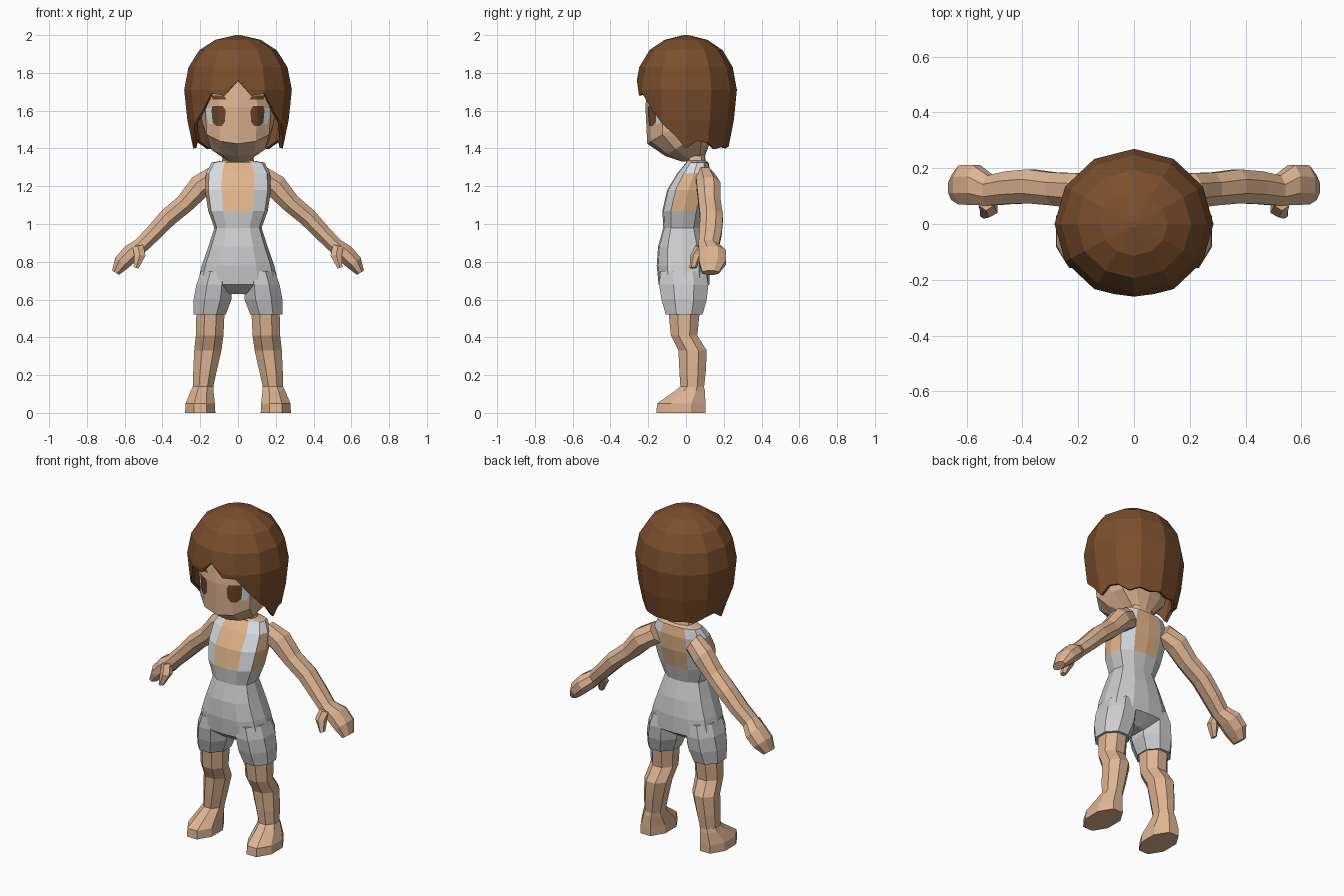
import bpy, bmesh, math
from mathutils import Vector
from mathutils.bvhtree import BVHTree

cube = bpy.data.objects.get("Cube")
if cube:
    bpy.data.objects.remove(cube, do_unlink=True)


def material(name, r, g, b):
    m = bpy.data.materials.new(name)
    m.use_nodes = True
    col = (r, g, b, 1)
    m.diffuse_color = col
    m.node_tree.nodes["Principled BSDF"].inputs["Base Color"].default_value = col
    return m


SKIN = material("skin", 0.73, 0.46, 0.29)
WARM = material("warm skin", 0.76, 0.46, 0.26)
GREY = material("overall grey", 0.60, 0.60, 0.61)
PALE = material("strap pale grey", 0.68, 0.73, 0.77)
HAIR = material("hair brown", 0.20, 0.078, 0.027)
EYE = material("eye brown", 0.15, 0.06, 0.025)


def finish(name, bm, mats, mirror=False):
    """Turn a bmesh into a flat shaded object, mirrored across x if asked."""
    bmesh.ops.remove_doubles(bm, verts=bm.verts, dist=0.0005)
    bmesh.ops.recalc_face_normals(bm, faces=bm.faces)
    me = bpy.data.meshes.new(name)
    bm.to_mesh(me)
    bm.free()
    for m in mats:
        me.materials.append(m)
    ob = bpy.data.objects.new(name, me)
    bpy.context.collection.objects.link(ob)
    if mirror:
        ob.modifiers.new("Mirror", "MIRROR").use_mirror_merge = False
    return ob


def loft(rings, closed=True, caps=True, rule=None):
    """Skin a list of point rings; rule(band, column) gives the material."""
    bm = bmesh.new()
    vs = [[bm.verts.new(p) for p in ring] for ring in rings]
    n = len(rings[0])
    for i in range(len(vs) - 1):
        for k in range(n if closed else n - 1):
            j = (k + 1) % n
            f = bm.faces.new((vs[i][k], vs[i][j], vs[i + 1][j], vs[i + 1][k]))
            if rule:
                f.material_index = rule(i, k)
    if caps:
        bm.faces.new(vs[0])
        bm.faces.new(vs[-1])
    return bm


def body_ring(z, w, yf, yb, rise=0.0, xs=(0, 0.5, 0.9, 1, 0.9, 0.5, 0),
              ts=(0, 0.03, 0.2, 0.5, 0.8, 0.97, 1)):
    """Symmetric twelve point outline; rise lifts it away from the front."""
    half = [(w * x, yf + (yb - yf) * t, z + rise * min(1, 2 * t)) for x, t in zip(xs, ts)]
    return half + [(-x, y, h) for x, y, h in half[-2:0:-1]]


def oval(z, cx, rx, cy, ry, n=8):
    turn = math.pi / n
    s = 1 / math.cos(turn)
    return [(cx + rx * s * math.cos(turn + math.tau * k / n),
             cy + ry * s * math.sin(turn + math.tau * k / n), z) for k in range(n)]


def limb(path, n=8):
    """Rings along a path of (x, y, z, thickness, depth), square to the path in xz."""
    pts = [Vector(p[:3]) for p in path]
    rings = []
    for i, p in enumerate(path):
        d = pts[min(i + 1, len(pts) - 1)] - pts[max(i - 1, 0)]
        side = Vector((-d.z, 0, d.x)).normalized()
        rings.append([pts[i] + side * p[3] * math.cos(math.tau * (k + .5) / n) * 1.06
                      + Vector((0, p[4], 0)) * math.sin(math.tau * (k + .5) / n) * 1.06
                      for k in range(n)])
    return rings


# Torso with bib, straps and neck
def torso_rule(band, col):
    side = min(col, 11 - col)
    if band < 5:
        return 0
    if band >= 8:
        return 1
    if side in (1, 4):
        return 3
    if band == 7 and side in (2, 3):
        return 3
    return 2


torso = [(0.63, 0.09, -0.08, 0.05), (0.68, 0.215, -0.145, 0.125), (0.78, 0.192, -0.155, 0.125),
         (0.88, 0.157, -0.148, 0.11), (0.98, 0.125, -0.12, 0.08), (1.07, 0.158, -0.125, 0.10),
         (1.18, 0.175, -0.10, 0.125), (1.27, 0.17, -0.045, 0.13), (1.325, 0.14, 0.0, 0.12),
         (1.335, 0.085, 0.0, 0.105), (1.42, 0.065, -0.03, 0.09)]
finish("torso", loft([body_ring(*r) for r in torso], rule=torso_rule), [GREY, SKIN, WARM, PALE])

# Shorts legs
shorts = [(0.75, 0.11, 0.085, -0.015, 0.12), (0.68, 0.125, 0.095, -0.012, 0.13),
          (0.60, 0.135, 0.1, -0.01, 0.12), (0.52, 0.15, 0.085, -0.01, 0.097)]
finish("shorts_leg", loft([oval(*r) for r in shorts]), [GREY], True)

# Legs and feet
leg = [(0.56, 0.145, 0.075, -0.01, 0.085), (0.41, 0.15, 0.073, -0.01, 0.07),
       (0.33, 0.16, 0.072, 0.035, 0.075), (0.22, 0.175, 0.062, 0.035, 0.07),
       (0.13, 0.185, 0.052, 0.033, 0.062)]
finish("leg", loft([oval(*r) for r in leg]), [SKIN], True)
foot = [(0.14, 0.185, 0.054, 0.033, 0.062), (0.115, 0.19, 0.06, 0.02, 0.08),
        (0.05, 0.2, 0.078, -0.025, 0.128), (0.0, 0.2, 0.08, -0.027, 0.13)]
finish("foot", loft([oval(*r) for r in foot]), [SKIN], True)

# Arms, hands and thumbs
arm = [(0.12, 0.1, 1.25, 0.06, 0.05), (0.2, 0.12, 1.2, 0.064, 0.065), (0.28, 0.125, 1.11, 0.052, 0.06),
       (0.37, 0.135, 1.035, 0.05, 0.062), (0.45, 0.13, 0.95, 0.045, 0.06), (0.515, 0.12, 0.885, 0.042, 0.055),
       (0.565, 0.14, 0.845, 0.05, 0.073), (0.615, 0.14, 0.795, 0.045, 0.072),
       (0.648, 0.13, 0.742, 0.022, 0.045)]
finish("arm", loft(limb(arm)), [SKIN], True)
thumb = [(0.53, 0.085, 0.885, 0.03, 0.035), (0.52, 0.055, 0.835, 0.033, 0.03),
         (0.54, 0.038, 0.768, 0.014, 0.018)]
finish("thumb", loft(limb(thumb, 6)), [SKIN], True)

# Head with a sloping jaw edge
head = [(1.33, 0.05, -0.02, 0.09), (1.36, 0.165, -0.11, 0.13, 0.08), (1.425, 0.19, -0.205, 0.16, 0.11),
        (1.62, 0.2, -0.215, 0.19), (1.8, 0.19, -0.2, 0.19), (1.92, 0.1, -0.1, 0.1)]
bm = loft([body_ring(*r, **({} if len(r) > 4 else {"rise": 0}),
                     xs=(0, 0.5, 0.87, 1, 0.9, 0.5, 0), ts=(0, 0.06, 0.22, 0.5, 0.8, 0.95, 1))
           for r in head])
bmesh.ops.triangulate(bm, faces=bm.faces)
face = BVHTree.FromBMesh(bm)
finish("head", bm, [SKIN])


# Painted face details laid on the head surface
def face_plate(name, mat, rows, lift=0.004, cols=6):
    rings = []
    for z, x0, x1 in rows:
        ring = []
        for k in range(cols + 1):
            x = x0 + (x1 - x0) * k / cols
            hit = face.ray_cast(Vector((x, -1, z)), Vector((0, 1, 0)))[0]
            ring.append((x, hit.y - lift, z))
        rings.append(ring)
    ob = finish(name, loft(rings, closed=False, caps=False), [mat], True)
    for p in ob.data.polygons:
        if p.normal.y > 0:
            p.flip()


face_plate("eye", EYE, [(1.52, 0.085, 0.115), (1.54, 0.07, 0.135), (1.6, 0.065, 0.14), (1.625, 0.08, 0.135)])
face_plate("eye_white", PALE, [(1.53, 0.135, 0.155), (1.56, 0.135, 0.166), (1.615, 0.135, 0.166)], 0.003)
face_plate("eyebrow", EYE, [(1.66, 0.06, 0.135), (1.68, 0.075, 0.14)])

# Hair shell: a twelve sided dome cut to a ragged lower edge
profile = [(2.0, 0.012), (1.975, 0.12), (1.92, 0.205), (1.83, 0.262), (1.71, 0.285), (1.55, 0.268), (1.39, 0.235)]
edge = [1.76, 1.68, 1.69, 1.6, 1.53, 1.47, 1.4, 1.44, 1.43, 1.395, 1.41, 1.4, 1.41]


def radius(z):
    for (za, ra), (zb, rb) in zip(profile, profile[1:]):
        if z >= zb:
            return ra + (rb - ra) * (za - z) / (za - zb)
    return profile[-1][1]


rings = []
for z, _ in profile:
    ring = []
    for k in range(24):
        a = math.tau * k / 24
        h = max(z, edge[min(k, 24 - k)])
        r = radius(h) * (math.cos(math.pi / 12) if k % 2 else 1)
        ring.append((r * math.sin(a), -r * math.cos(a) * 0.945, h))
    rings.append(ring)
bm = bmesh.new()
grid = [[bm.verts.new(p) for p in ring] for ring in rings]
bm.faces.new(grid[0])
for upper, lower in zip(grid, grid[1:]):
    for k in range(24):
        j = (k + 1) % 24
        quad = [upper[k], upper[j], lower[j], lower[k]]
        corners = []
        for v in quad:
            if all((v.co - c.co).length > 0.0005 for c in corners):
                corners.append(v)
        if len(corners) > 2:
            bm.faces.new(corners)
hair = finish("hair", bm, [HAIR])
shell = hair.modifiers.new("Thickness", "SOLIDIFY")
shell.thickness = 0.018
shell.offset = -1
